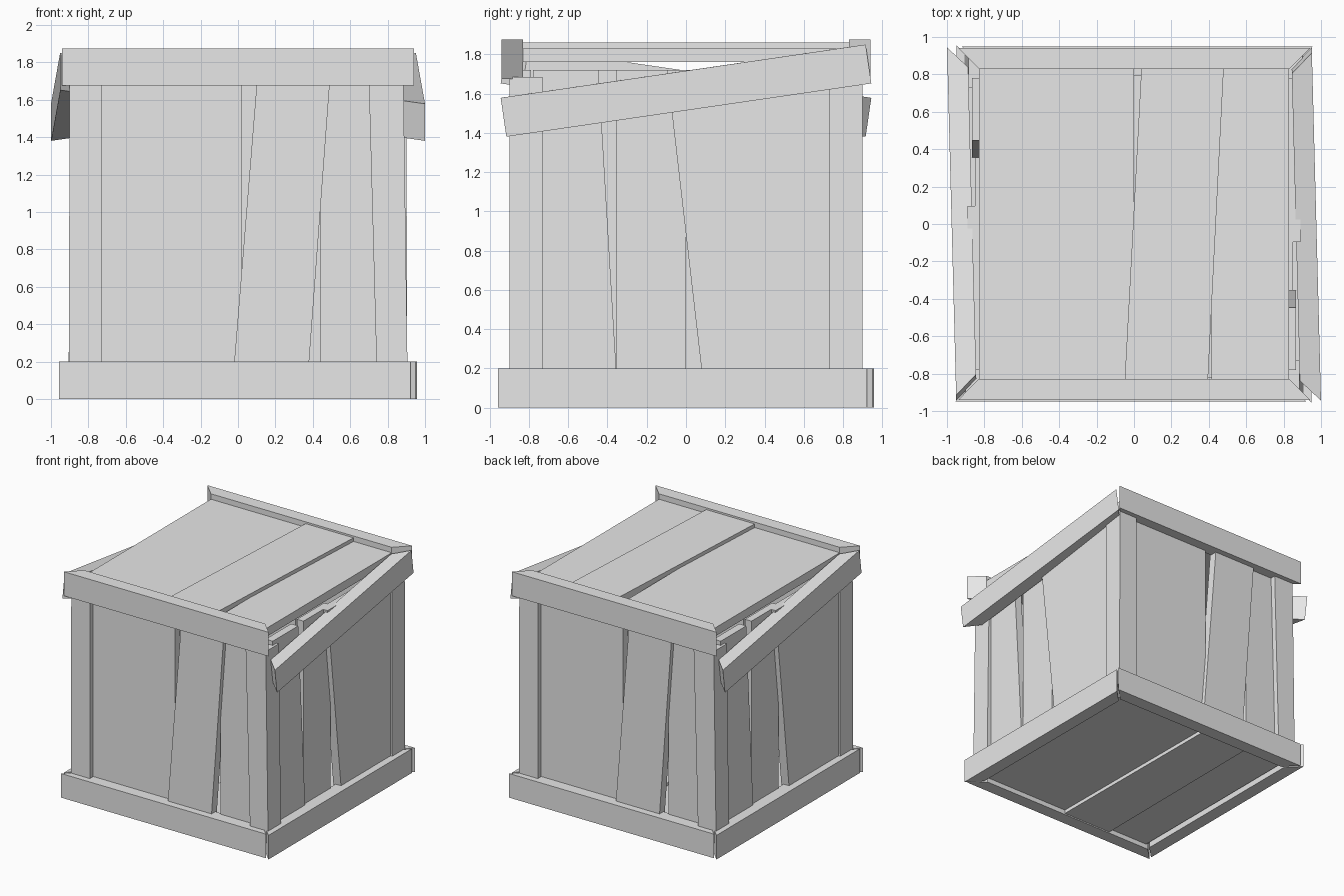
import bpy
import bmesh
from math import radians
from mathutils import Matrix, Vector

cube = bpy.data.objects.get("Cube")
if cube:
    bpy.data.objects.remove(cube, do_unlink=True)

grey = bpy.data.materials.new("plain_grey")
grey.use_nodes = True
grey.diffuse_color = (0.8, 0.8, 0.8, 1)
grey.node_tree.nodes["Principled BSDF"].inputs["Base Color"].default_value = (0.8, 0.8, 0.8, 1)


def prism(name, ring_a, ring_b, matrix):
    """Solid joining two matching rings of points."""
    bm = bmesh.new()
    a = [bm.verts.new(matrix @ Vector(p)) for p in ring_a]
    b = [bm.verts.new(matrix @ Vector(p)) for p in ring_b]
    bm.faces.new(a)
    bm.faces.new(b)
    for i in range(len(a)):
        j = (i + 1) % len(a)
        bm.faces.new((a[i], a[j], b[j], b[i]))
    bmesh.ops.recalc_face_normals(bm, faces=bm.faces)
    mesh = bpy.data.meshes.new(name)
    bm.to_mesh(mesh)
    bm.free()
    mesh.materials.append(grey)
    obj = bpy.data.objects.new(name, mesh)
    bpy.context.collection.objects.link(obj)


def plank(name, matrix, low, high, span, depth):
    """Plank with its own left and right edges at the low and high end."""
    rings = [[(low[0], -d, span[0]), (low[1], -d, span[0]),
              (high[1], -d, span[1]), (high[0], -d, span[1])] for d in depth]
    prism(name, rings[0], rings[1], matrix)


def beam(name, matrix, half=0.94, thick=0.11, height=0.2):
    """Mitred beam with its outer face at y = 0."""
    outline = [(-half, 0), (half, 0), (half - thick, thick), (thick - half, thick)]
    rings = [[(x, y, z) for x, y in outline] for z in (-height / 2, height / 2)]
    prism(name, rings[0], rings[1], matrix)


def turn(degrees, axis):
    return Matrix.Rotation(radians(degrees), 4, axis)


move = Matrix.Translation
WALL = (0.1, 1.72)

# Opposite walls repeat by a half turn
for tag, angle in (("front", 0), ("back", 180)):
    m = turn(angle, 'Z')
    plank(tag + "_wide_plank", m, (-0.78, 0.02), (-0.78, 0.02), WALL, (0.79, 0.855))
    plank(tag + "_slanted_plank", m, (-0.028, 0.373), (0.103, 0.493), WALL, (0.82, 0.89))
    plank(tag + "_narrow_plank", m, (0.44, 0.78), (0.44, 0.78), WALL, (0.79, 0.855))
    # Corner posts, one upright and one leaning
    plank(tag + "_straight_post", m, (-0.905, -0.73), (-0.9, -0.73), (0.1, 1.685), (0.73, 0.9))
    plank(tag + "_leaning_post", m, (0.743, 0.907), (0.7, 0.885), (0.1, 1.685), (0.73, 0.9))
    beam(tag + "_top_beam", m @ move((0, -0.94, 1.775)))

for tag, angle in (("left", 90), ("right", 270)):
    m = turn(angle, 'Z')
    plank(tag + "_narrow_plank", m, (-0.78, -0.35), (-0.78, -0.446), WALL, (0.8, 0.865))
    plank(tag + "_middle_plank", m, (-0.355, 0), (-0.355, 0), WALL, (0.79, 0.85))
    plank(tag + "_wide_plank", m, (0.09, 0.78), (-0.097, 0.78), WALL, (0.82, 0.89))
    # Loose top beam hanging down at one end
    beam(tag + "_fallen_beam",
         m @ move((0, -0.975, 1.615)) @ turn(1.5, 'Z') @ turn(-8.3, 'Y'))

# Base frame, each beam slipped a little along its side
for tag, angle in (("front", 0), ("left", 90), ("back", 180), ("right", 270)):
    beam(tag + "_base_beam", turn(angle, 'Z') @ move((-0.0175, -0.95, 0.1)))

# Lid and floor boards
centre = move((0, 0, 0.935))
lid = centre @ turn(-90, 'X')
floor = centre @ turn(180, 'Y') @ turn(-90, 'X')
SPAN = (-0.84, 0.84)
for tag, m, low, high in (("lid", lid, (-0.05, 0.395), (0.04, 0.48)),
                          ("floor", floor, (-0.01, 0.45), (0, 0.44))):
    plank(tag + "_wide_board", m, (-0.83, 0), (-0.83, 0), SPAN, (0.825, 0.895))
    plank(tag + "_middle_board", m, low, high, SPAN, (0.85, 0.925))
    plank(tag + "_narrow_board", m, (0.415, 0.83), (0.415, 0.83), SPAN, (0.825, 0.895))
